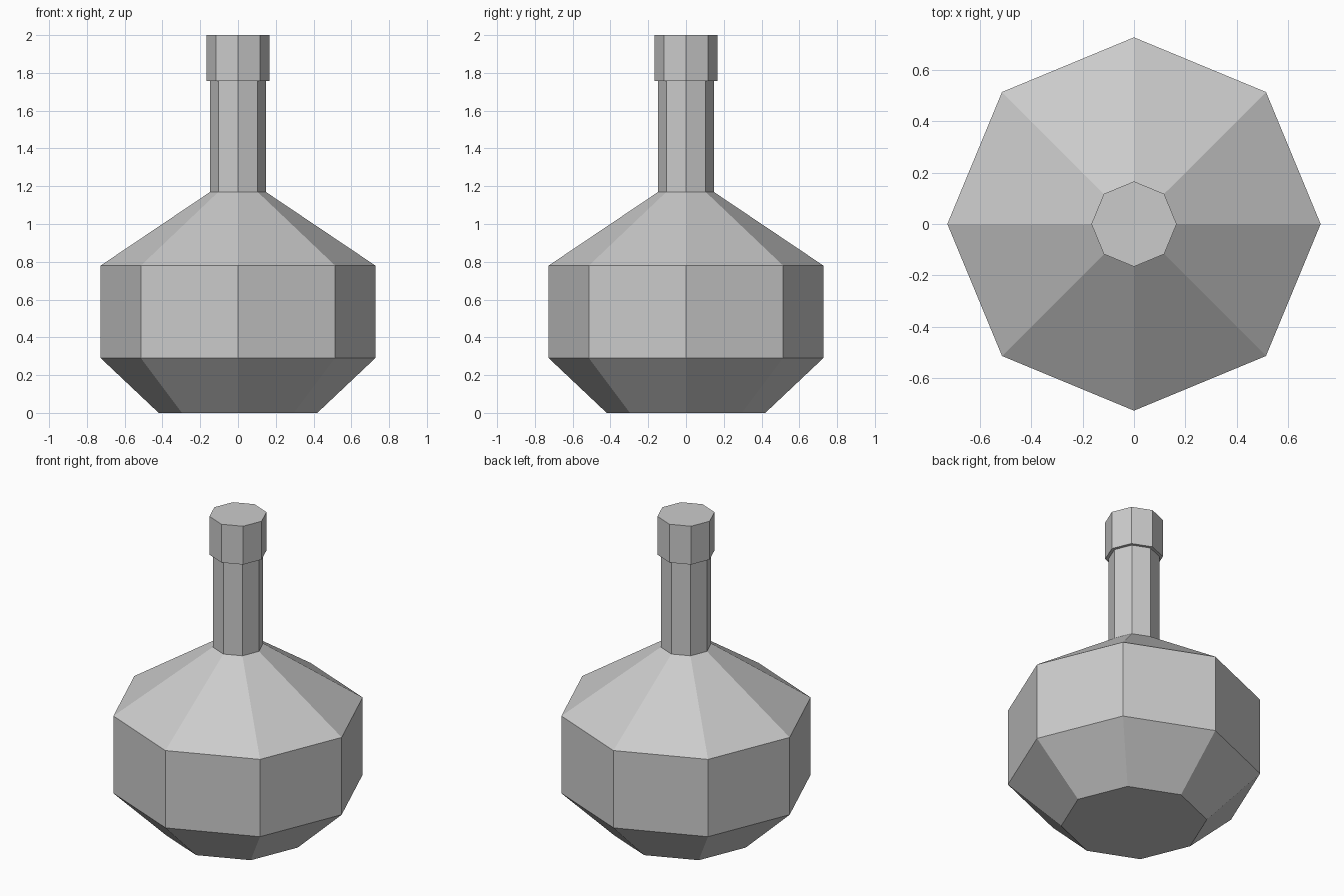
import bpy
import bmesh
from math import cos, sin, tau

cube = bpy.data.objects.get("Cube")
if cube:
    bpy.data.objects.remove(cube, do_unlink=True)

SIDES = 8

# One plain grey for the whole bottle
grey = bpy.data.materials.new("plain_grey")
grey.use_nodes = True
colour = (0.6, 0.6, 0.6, 1)
grey.diffuse_color = colour
grey.node_tree.nodes["Principled BSDF"].inputs["Base Color"].default_value = colour


def lathe(name, profile):
    """Closed octagonal solid from (radius, height) pairs, bottom to top."""
    bm = bmesh.new()
    rings = [[bm.verts.new((r * cos(tau * i / SIDES), r * sin(tau * i / SIDES), z))
              for i in range(SIDES)] for r, z in profile]
    for low, high in zip(rings, rings[1:]):
        for i in range(SIDES):
            j = (i + 1) % SIDES
            bm.faces.new((low[i], low[j], high[j], high[i]))
    bm.faces.new(reversed(rings[0]))
    bm.faces.new(rings[-1])
    mesh = bpy.data.meshes.new(name)
    bm.to_mesh(mesh)
    bm.free()
    mesh.materials.append(grey)
    obj = bpy.data.objects.new(name, mesh)
    bpy.context.collection.objects.link(obj)
    return obj


# Flask: tapered base, straight belly, sloping shoulder, narrow neck
lathe("flask_body", [(0.42, 0), (0.727, 0.29), (0.727, 0.78),
                     (0.147, 1.17), (0.147, 1.78)])

# Stopper, slightly wider than the neck
lathe("stopper", [(0.166, 1.757), (0.166, 2)])
